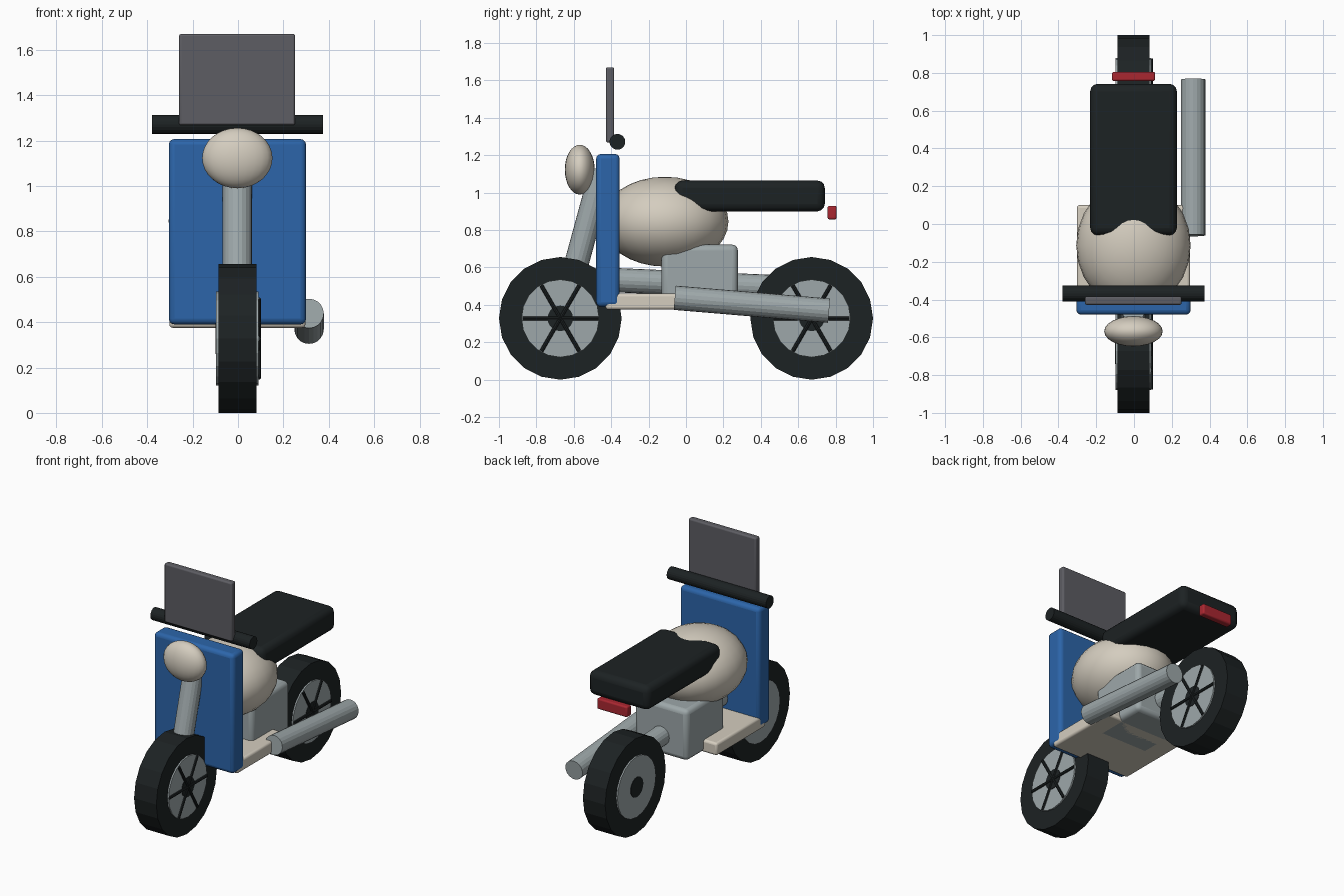
import bpy, math
from mathutils import Vector

if "Cube" in bpy.data.objects:
    bpy.data.objects.remove(bpy.data.objects["Cube"])


def material(name, rgb):
    m = bpy.data.materials.new(name)
    m.diffuse_color = (*rgb, 1)
    m.use_nodes = True
    m.node_tree.nodes["Principled BSDF"].inputs["Base Color"].default_value = m.diffuse_color
    return m


BLACK = material("black", (0.012, 0.016, 0.017))
CREAM = material("cream", (0.66, 0.61, 0.52))
BLUE = material("blue", (0.025, 0.13, 0.40))
METAL = material("metal", (0.34, 0.39, 0.40))
SMOKE = material("smoke", (0.11, 0.11, 0.125))
RED = material("red", (0.40, 0.02, 0.03))


def finish(name, mat, smooth=True):
    o = bpy.context.object
    o.name = name
    o.data.materials.append(mat)
    bpy.ops.object.transform_apply(location=False, rotation=False, scale=True)
    if smooth:
        bpy.ops.object.shade_smooth_by_angle(angle=math.radians(30))
    return o


def box(name, lo, hi, mat, bevel=0.0):
    lo, hi = Vector(lo), Vector(hi)
    bpy.ops.mesh.primitive_cube_add(size=1, location=(lo + hi) / 2)
    bpy.context.object.scale = hi - lo
    o = finish(name, mat, False)
    if bevel:
        b = o.modifiers.new("rounded_edges", 'BEVEL')
        b.width, b.segments = bevel, 3
        bpy.ops.object.shade_smooth_by_angle(angle=math.radians(35))
    return o


def rod(name, a, b, r, mat, sides=20, smooth=False):
    a, b = Vector(a), Vector(b)
    d = b - a
    bpy.ops.mesh.primitive_cylinder_add(
        vertices=sides, radius=r, depth=d.length, location=(a + b) / 2,
        rotation=d.to_track_quat('Z', 'Y').to_euler())
    return finish(name, mat, smooth)


def ellipsoid(name, loc, radii, mat):
    bpy.ops.mesh.primitive_uv_sphere_add(segments=24, ring_count=16, location=loc)
    bpy.context.object.scale = radii
    return finish(name, mat)


# wheels: tyre, rim disc, hub, and spokes on the right face
R = 0.328
for side, y in (("front", R - 1), ("rear", 1 - R)):
    for part, r, w, mat in (("tyre", R, 0.084, BLACK),
                            ("rim", 0.208, 0.094, METAL),
                            ("hub", 0.068, 0.097, BLACK)):
        rod(f"{side}_{part}", (-w - 0.003, y, R), (w - 0.003, y, R), r, mat, 20)
    for i in range(3):
        t = math.radians(60 * i)
        dy, dz = 0.203 * math.cos(t), 0.203 * math.sin(t)
        rod(f"{side}_spoke_{i + 1}", (0.09, y - dy, R - dz),
            (0.09, y + dy, R + dz), 0.011, BLACK, 8)

# frame tubes and exhaust
rod("front_fork", (-0.003, -0.665, R), (-0.003, -0.45, 1.12), 0.065, METAL)
rod("frame_tube", (-0.003, -0.44, 0.535), (-0.003, 0.66, 0.487), 0.065, METAL)
rod("exhaust", (0.313, -0.06, 0.438), (0.313, 0.765, 0.369), 0.065, METAL)

# body
box("leg_shield", (-0.305, -0.48, 0.39), (0.3, -0.355, 1.207), BLUE, 0.025)
box("floorboard", (-0.303, -0.43, 0.375), (0.297, 0.1, 0.46), CREAM, 0.015)
box("engine", (-0.203, -0.13, 0.375), (0.2, 0.277, 0.722), METAL, 0.03)
ellipsoid("fuel_tank", (-0.003, -0.113, 0.845), (0.303, 0.34, 0.24), CREAM)
box("seat", (-0.232, -0.06, 0.9), (0.227, 0.742, 1.065), BLACK, 0.04)
box("tail_light", (-0.117, 0.757, 0.857), (0.112, 0.805, 0.93), RED, 0.01)

# steering and front fittings
ellipsoid("headlight", (-0.003, -0.568, 1.123), (0.155, 0.08, 0.133), CREAM)
rod("handlebar", (-0.378, -0.367, 1.272), (0.374, -0.367, 1.272), 0.042, BLACK)
box("windscreen", (-0.26, -0.428, 1.268), (0.252, -0.384, 1.67), SMOKE, 0.01)
